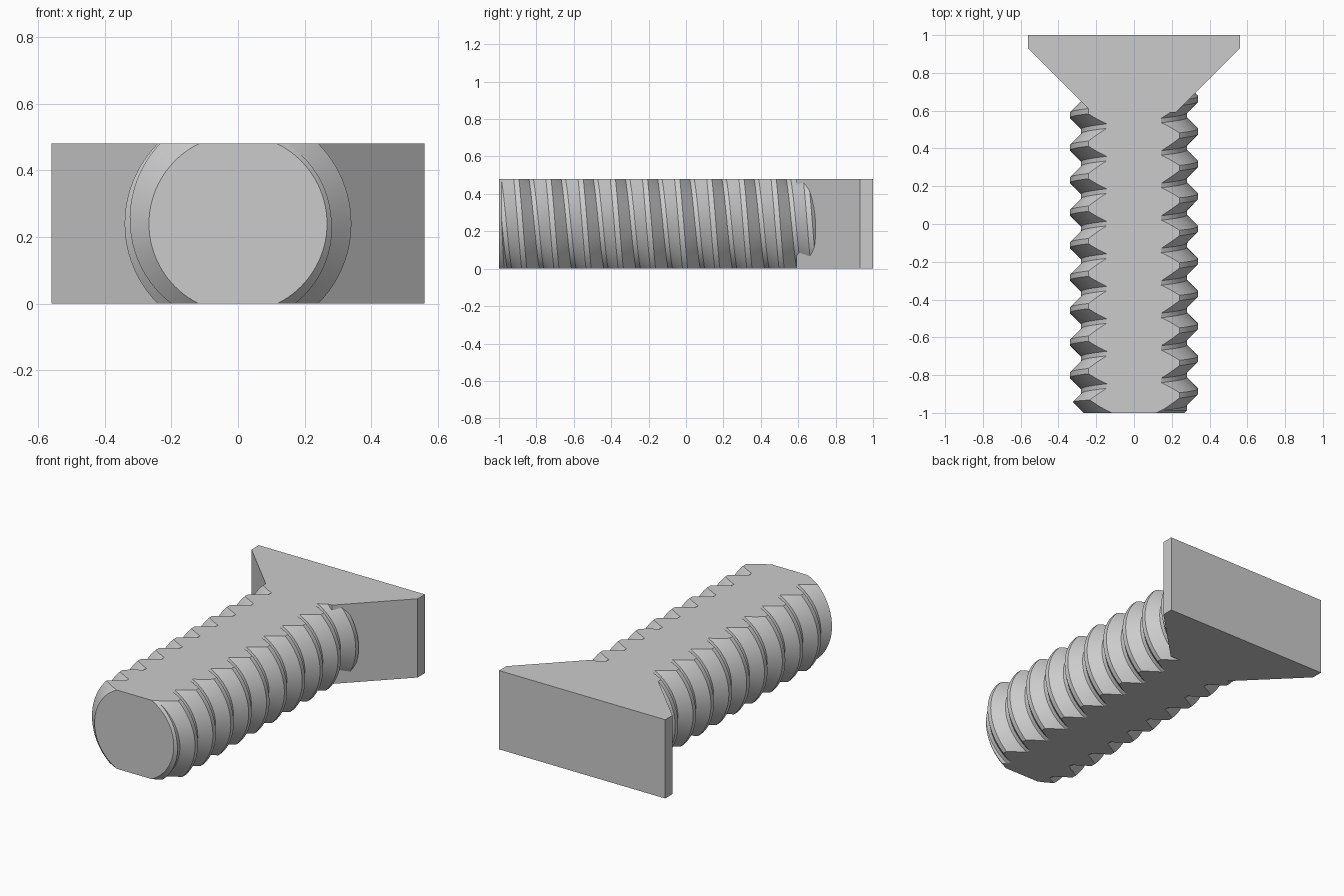
import bpy, bmesh
from math import cos, sin, pi

if "Cube" in bpy.data.objects:
    bpy.data.objects.remove(bpy.data.objects["Cube"], do_unlink=True)

MID_Z, HEIGHT = 0.24, 0.48        # axis height and flat-to-flat thickness
ROOT, CREST = 0.28, 0.34          # thread radii
PITCH, PHASE = 0.172, 0.662       # thread spacing and one crest on the +x side
SEGMENTS = 96

steel = bpy.data.materials.new("grey steel")
steel.use_nodes = True
grey = (0.6, 0.6, 0.6, 1)
steel.diffuse_color = grey
steel.node_tree.nodes["Principled BSDF"].inputs["Base Color"].default_value = grey


def make_object(name, bm):
    bmesh.ops.recalc_face_normals(bm, faces=bm.faces)
    mesh = bpy.data.meshes.new(name)
    bm.to_mesh(mesh)
    bm.free()
    mesh.materials.append(steel)
    obj = bpy.data.objects.new(name, mesh)
    bpy.context.collection.objects.link(obj)
    return obj


def extrude_plan(name, outline, bottom, top):
    """Prism from an outline in the xy plane."""
    bm = bmesh.new()
    face = bm.faces.new([bm.verts.new((x, y, bottom)) for x, y in outline])
    moved = bmesh.ops.extrude_face_region(bm, geom=[face])["geom"]
    verts = [v for v in moved if isinstance(v, bmesh.types.BMVert)]
    bmesh.ops.translate(bm, verts=verts, vec=(0, 0, top - bottom))
    return make_object(name, bm)


def ring(bm, radius, y):
    angles = [2 * pi * i / SEGMENTS for i in range(SEGMENTS)]
    return [bm.verts.new((radius * cos(a), y, MID_Z + radius * sin(a))) for a in angles]


def combine(obj, other, operation):
    mod = obj.modifiers.new(operation.lower(), "BOOLEAN")
    mod.object, mod.operation, mod.solver = other, operation, "EXACT"
    bpy.context.view_layer.objects.active = obj
    bpy.ops.object.modifier_apply(modifier=mod.name)
    bpy.data.objects.remove(other, do_unlink=True)


# Helical thread: one tooth profile swept around the y axis
tooth = [(-0.074, ROOT), (-0.014, CREST), (0.014, CREST), (0.074, ROOT)]
profile = [(PHASE + turn * PITCH + dy, r) for turn in range(-12, 4) for dy, r in tooth]
bm = bmesh.new()
columns = []
for i in range(SEGMENTS + 1):
    a = 2 * pi * i / SEGMENTS
    columns.append([bm.verts.new((r * cos(a), y - PITCH * i / SEGMENTS, MID_Z + r * sin(a)))
                    for y, r in profile])
for left, right in zip(columns, columns[1:]):
    for k in range(len(profile) - 1):
        bm.faces.new((left[k], left[k + 1], right[k + 1], right[k]))
bmesh.ops.remove_doubles(bm, verts=bm.verts, dist=0.0001)
for y, direction in ((-1.1, -1), (0.84, 1)):
    bmesh.ops.bisect_plane(bm, geom=bm.verts[:] + bm.edges[:] + bm.faces[:], dist=1e-6,
                           plane_co=(0, y, 0), plane_no=(0, direction, 0), clear_outer=True)
bmesh.ops.holes_fill(bm, edges=[e for e in bm.edges if e.is_boundary], sides=0)
screw = make_object("flat_sided_screw", bm)

# Chamfered tip: trim with a cone that widens behind the front face
bm = bmesh.new()
rings = [ring(bm, r, y) for r, y in ((0.267, -1), (0.467, -0.8), (0.467, 0.8))]
for a, b in zip(rings, rings[1:]):
    for i in range(SEGMENTS):
        j = (i + 1) % SEGMENTS
        bm.faces.new((a[i], a[j], b[j], b[i]))
bm.faces.new(rings[0])
bm.faces.new(rings[-1])
combine(screw, make_object("tip_trim", bm), "INTERSECT")

# Countersunk head, joined to the thread
half = [(0.22, 0.59), (0.56, 0.93), (0.56, 1.0)]
outline = half + [(-x, y) for x, y in reversed(half)]
combine(screw, extrude_plan("head", outline, -0.2, 0.7), "UNION")

# Flat top and bottom
slab = [(-1, -1.2), (1, -1.2), (1, 1.2), (-1, 1.2)]
combine(screw, extrude_plan("flats_trim", slab, 0, HEIGHT), "INTERSECT")

screw.data.materials.clear()
screw.data.materials.append(steel)
bpy.ops.object.select_all(action="DESELECT")
screw.select_set(True)
bpy.context.view_layer.objects.active = screw
bpy.ops.object.shade_smooth_by_angle(angle=pi / 7)

# One colour throughout; head sides and cut flats stay flat-shaded
for poly in screw.data.polygons:
    poly.material_index = 0
    if abs(poly.normal.z) < 0.001 or abs(poly.normal.z) > 0.999:
        poly.use_smooth = False
